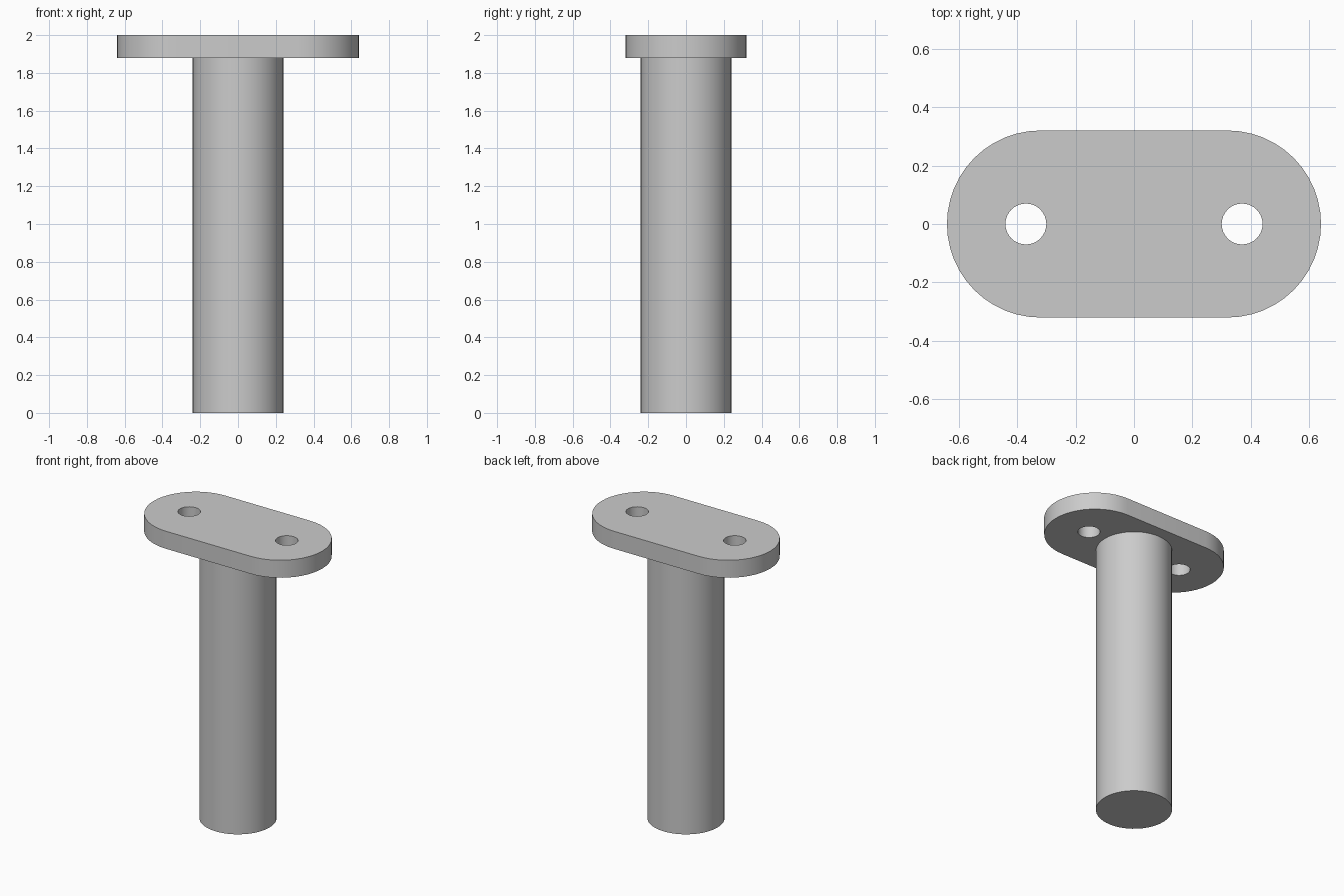
import bpy, bmesh, math

cube = bpy.data.objects.get("Cube")
if cube:
    bpy.data.objects.remove(cube, do_unlink=True)

HEIGHT, PLATE_BOTTOM = 2.0, 1.88
PLATE_RADIUS, SHAFT_RADIUS, HOLE_RADIUS = 0.32, 0.24, 0.07
ARC_OFFSET, HOLE_OFFSET = 0.32, 0.37

# Single plain grey finish
grey = bpy.data.materials.new("plain_grey")
grey.use_nodes = True
colour = (0.6, 0.6, 0.6, 1)
grey.diffuse_color = colour
grey.node_tree.nodes["Principled BSDF"].inputs["Base Color"].default_value = colour


def arc(cx, radius, start, sweep, steps):
    """Points along an arc centred on (cx, 0)."""
    angles = [start + sweep * i / steps for i in range(steps)]
    return [(cx + radius * math.cos(a), radius * math.sin(a)) for a in angles]


def circle(cx, radius, steps):
    return arc(cx, radius, 0, math.tau, steps)


def extrude_profile(name, loops, bottom, top):
    """Fill an outline, leaving inner loops as holes, and extrude it upward."""
    bm = bmesh.new()
    edges = []
    for loop in loops:
        verts = [bm.verts.new((x, y, bottom)) for x, y in loop]
        edges += [bm.edges.new((v, verts[i - 1])) for i, v in enumerate(verts)]
    bmesh.ops.triangle_fill(bm, edges=edges, use_beauty=True, normal=(0, 0, 1))
    result = bmesh.ops.extrude_face_region(bm, geom=bm.faces[:], use_keep_orig=True)
    raised = [g for g in result["geom"] if isinstance(g, bmesh.types.BMVert)]
    bmesh.ops.translate(bm, verts=raised, vec=(0, 0, top - bottom))
    bmesh.ops.recalc_face_normals(bm, faces=bm.faces[:])
    bmesh.ops.dissolve_limit(bm, angle_limit=0.01, verts=bm.verts[:], edges=bm.edges[:])
    mesh = bpy.data.meshes.new(name)
    bm.to_mesh(mesh)
    bm.free()
    mesh.materials.append(grey)
    obj = bpy.data.objects.new(name, mesh)
    bpy.context.collection.objects.link(obj)
    bpy.ops.object.select_all(action="DESELECT")
    obj.select_set(True)
    bpy.context.view_layer.objects.active = obj
    bpy.ops.object.shade_smooth_by_angle(angle=math.radians(30))
    return obj


# Mounting plate: rounded slot outline with two screw holes
half = math.pi / 2
outline = []
for side, start in ((1, -half), (-1, half)):
    outline += arc(side * ARC_OFFSET, PLATE_RADIUS, start, math.pi, 24)
    outline.append((side * ARC_OFFSET, side * PLATE_RADIUS))
holes = [circle(side * HOLE_OFFSET, HOLE_RADIUS, 32) for side in (1, -1)]
extrude_profile("mounting_plate", [outline] + holes, PLATE_BOTTOM, HEIGHT)

# Round shaft below the plate
extrude_profile("shaft", [circle(0, SHAFT_RADIUS, 48)], 0, PLATE_BOTTOM)
